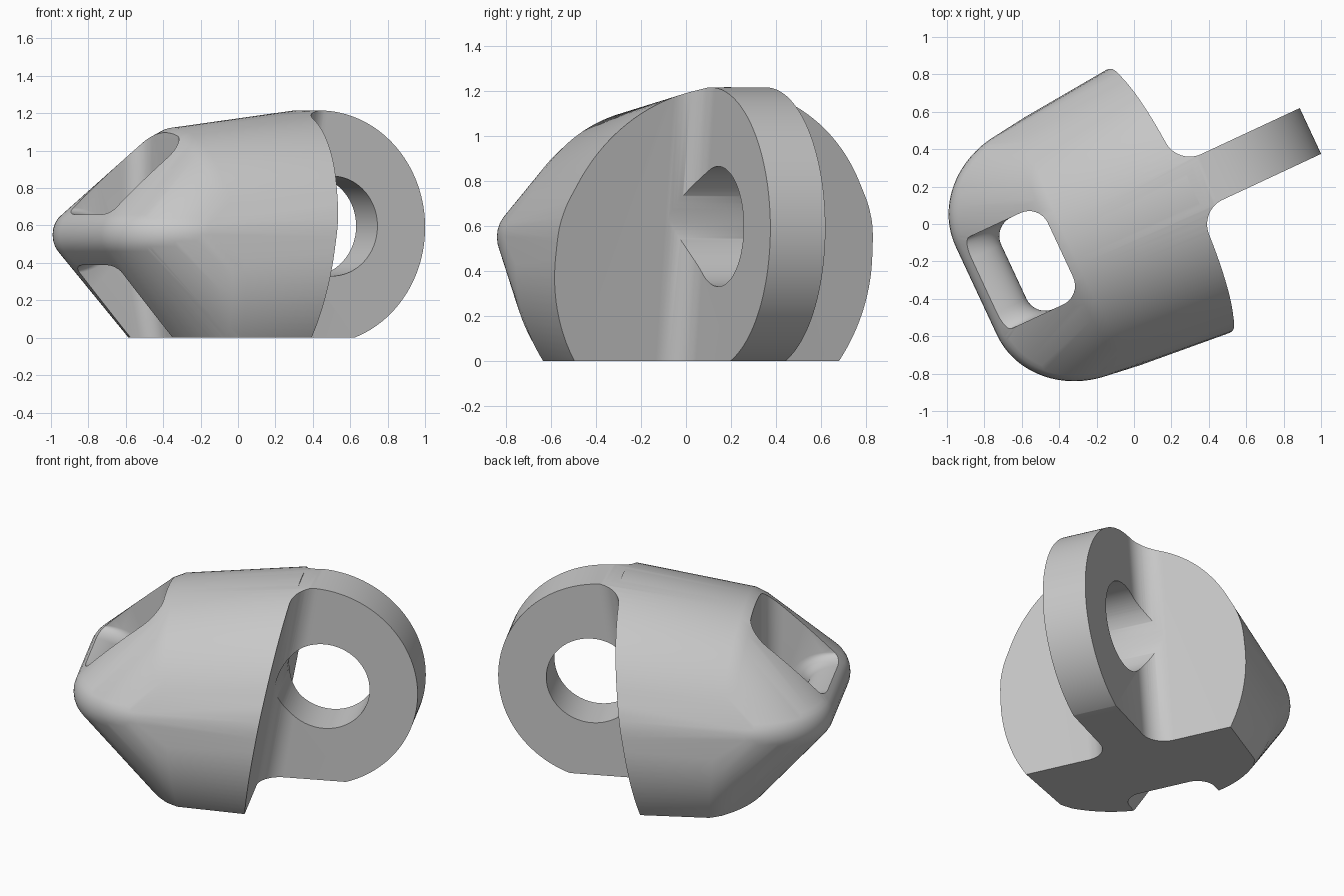
import bpy, bmesh
from math import sin, cos, pi, radians
from mathutils import Matrix

if "Cube" in bpy.data.objects:
    bpy.data.objects.remove(bpy.data.objects["Cube"])

MID = 0.033   # sideways centre of the body before it is turned
TANG = 0.052  # sideways centre of the tang
TURN = Matrix.Rotation(radians(25), 4, "Z")

grey = bpy.data.materials.new("plain grey")
grey.use_nodes = True
grey.diffuse_color = (0.58, 0.58, 0.58, 1)
grey.node_tree.nodes["Principled BSDF"].inputs["Base Color"].default_value = (0.58, 0.58, 0.58, 1)


def finish(name, bm):
    bmesh.ops.recalc_face_normals(bm, faces=bm.faces)
    mesh = bpy.data.meshes.new(name)
    bm.to_mesh(mesh)
    bm.free()
    mesh.transform(TURN)
    mesh.materials.append(grey)
    obj = bpy.data.objects.new(name, mesh)
    bpy.context.collection.objects.link(obj)
    return obj


def loft(name, rings):
    """Closed solid through rings of equal point count."""
    bm = bmesh.new()
    rows = [[bm.verts.new(p) for p in ring] for ring in rings]
    n = len(rows[0])
    for a, b in zip(rows, rows[1:]):
        for i in range(n):
            j = (i + 1) % n
            bm.faces.new((a[i], a[j], b[j], b[i]))
    bm.faces.new(rows[0])
    bm.faces.new(rows[-1])
    return finish(name, bm)


def across(name, profile):
    """Side profile (u, z) pushed through the full width."""
    return loft(name, [[(u, v, z) for u, z in profile] for v in (-1.5, 1.5)])


def arc(cx, cy, rx, ry, start, end, steps):
    out = []
    for i in range(steps + 1):
        t = radians(start + (end - start) * i / steps)
        out.append((cx + rx * cos(t), cy + ry * sin(t)))
    return out


# Body: cone with a rounded, leaning shoulder that flows into a flat nose
bm = bmesh.new()
for u, wide, high, zc, lean in ((-0.60, 0.62, 0.395, 0.48, 0.1), (-0.50, 0.68, 0.515, 0.455, 0.1),
                                (-0.42, 0.705, 0.615, 0.43, 0.1), (-0.36, 0.72, 0.68, 0.41, 0.1),
                                (-0.29, 0.731, 0.731, 0.392, 0.1), (1.2, 0.865, 0.865, 0.458, 0)):
    for y, z in arc(MID, zc, wide, high, 0, 360, 128)[:-1]:
        bm.verts.new((u - lean * (z - zc), y, z))
for k in range(13):
    t = -pi / 2 + pi * k / 12
    edge = 0.1 * (1 - cos(t))
    for side in (-1, 1):
        for u, w in arc(-0.415, 0.26, 0.5 - edge, 0.45 - edge, 90, 180, 28):
            bm.verts.new((u, MID + side * w, 0.55 + 0.125 * sin(t)))
bmesh.ops.convex_hull(bm, input=bm.verts)
loose = [v for v in bm.verts if not v.link_faces]
bmesh.ops.delete(bm, geom=loose, context="VERTS")
body = finish("lug_body", bm)

cutters = []

# Space on both sides of the tang, with a leaning back face and a fillet
BACK, R, HALF = 0.147, 0.135, 0.135
for side, label in ((-1, "right"), (1, "left")):
    plan = [(BACK, 1.5), (BACK, HALF + R)]
    plan += arc(BACK + R, HALF + R, R, R, 180, 270, 14)[1:]
    plan += [(2.0, HALF), (2.0, 1.5)]
    cutters.append(loft(label + "_tang_cutter", [
        [(u + 0.165 * z, TANG + side * w, z) for u, w in plan] for z in (-1, 2)]))

# Round end of the tang
end = arc(0.44, 0.59, 0.625, 0.625, 97, -90, 96)
cutters.append(across("end_cutter", end + [(0.44, -1), (2.5, -1), (2.5, 2.2), (end[0][0], 2.2)]))

# Pin hole, just clear of the back face
cutters.append(across("hole_cutter", arc(0.517, 0.597, 0.267, 0.267, 0, 360, 96)[:-1]))

# Strap slot that leaves a rounded bar behind the nose
rings = []
BEVEL, WIDE = 0.11, 0.27
for side in (-1, 1):
    layers = []
    for k in range(9):
        t = pi / 2 * k / 8
        d = BEVEL * (1 - cos(t))
        v = 0.04 + side * (WIDE - BEVEL + BEVEL * sin(t))
        front = -0.89 + 0.6 * d
        shape = [(-0.415 - d, 2), (-0.415 - d, 0.45), (-0.13 - d, -1), (front, -1)]
        shape += arc(front, 0.52, 0.2 + 0.4 * d, 0.14 + 0.3 * d, -90, 90, 24)
        shape += [(front, 2)]
        layers.append([(u, v, z) for u, z in shape])
    rings += layers[::-1] if side < 0 else layers
cutters.append(loft("slot_cutter", rings))

# Flat base
cutters.append(across("base_cutter", [(-3, -2), (3, -2), (3, 0), (-3, 0)]))

bpy.context.view_layer.objects.active = body
body.select_set(True)
for cutter in cutters:
    cutter.hide_render = True
    mod = body.modifiers.new(cutter.name, "BOOLEAN")
    mod.operation = "DIFFERENCE"
    mod.solver = "EXACT"
    mod.object = cutter
    bpy.ops.object.modifier_apply(modifier=mod.name)
for cutter in cutters:
    bpy.data.objects.remove(cutter)

bpy.ops.object.shade_smooth_by_angle(angle=radians(35))
